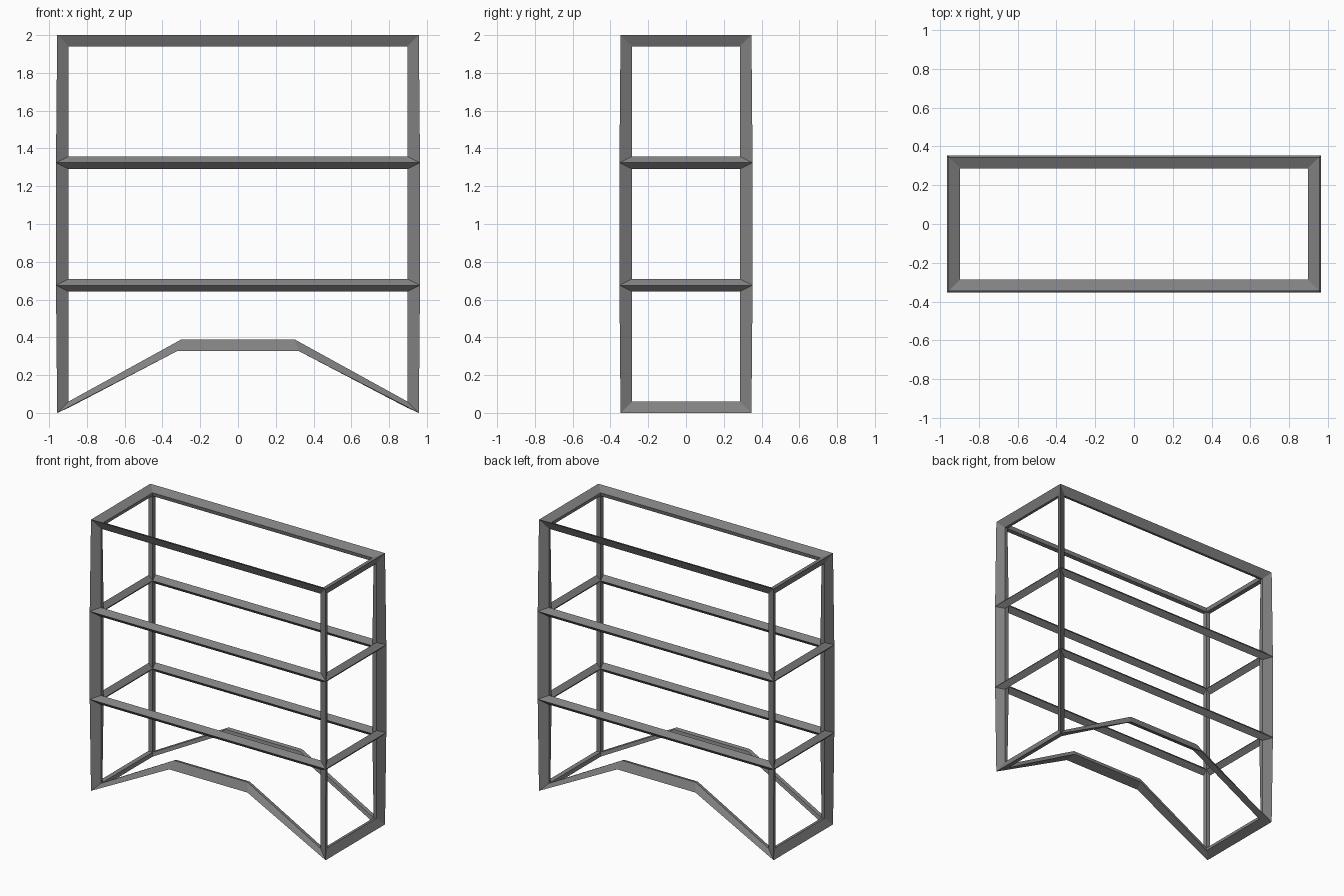
import bpy, bmesh
from mathutils import Vector

if "Cube" in bpy.data.objects:
    bpy.data.objects.remove(bpy.data.objects["Cube"])

HX, HY = 0.930, 0.319       # half width and depth of the cage
Z0, Z1 = 0.027, 1.973       # bottom and top of the cage
BAR = 0.095                 # wireframe thickness
LIFT = 0.329                # height of the arched lower rails

# Plain box cut into three storeys
bm = bmesh.new()
bmesh.ops.create_cube(bm, size=2)
for v in bm.verts:
    v.co = Vector((v.co.x * HX, v.co.y * HY, Z0 if v.co.z < 0 else Z1))
for i in (1, 2):
    bmesh.ops.bisect_plane(bm, geom=bm.verts[:] + bm.edges[:] + bm.faces[:],
                           plane_co=(0, 0, Z0 + (Z1 - Z0) * i / 3),
                           plane_no=(0, 0, 1))
bmesh.ops.recalc_face_normals(bm, faces=bm.faces[:])
mesh = bpy.data.meshes.new("shelf_frame")
bm.to_mesh(mesh)
bm.free()
frame = bpy.data.objects.new("shelf_frame", mesh)
bpy.context.collection.objects.link(frame)

# Dark metal
metal = bpy.data.materials.new("dark_metal")
metal.diffuse_color = (0.22, 0.22, 0.22, 1)
metal.use_nodes = True
metal.node_tree.nodes["Principled BSDF"].inputs["Base Color"].default_value = metal.diffuse_color
mesh.materials.append(metal)

# Turn the box edges into mitred bars
wire = frame.modifiers.new("bars", 'WIREFRAME')
wire.thickness = BAR
wire.offset = 0
wire.use_even_offset = False
wire.use_relative_offset = False
wire.use_replace = True
bpy.context.view_layer.objects.active = frame
frame.select_set(True)
bpy.ops.object.modifier_apply(modifier=wire.name)

# Cut the long lower rails in three and raise the middle into an arch
bm = bmesh.new()
bm.from_mesh(frame.data)
rails = [e for e in bm.edges
         if max(v.co.z for v in e.verts) < 0.2
         and abs(e.verts[0].co.x - e.verts[1].co.x) > 1]
bmesh.ops.subdivide_edges(bm, edges=rails, cuts=2, use_grid_fill=True)
for v in bm.verts:
    if v.co.z < 0.2 and abs(v.co.x) < 0.5:
        v.co.z += LIFT
bm.to_mesh(frame.data)
bm.free()
